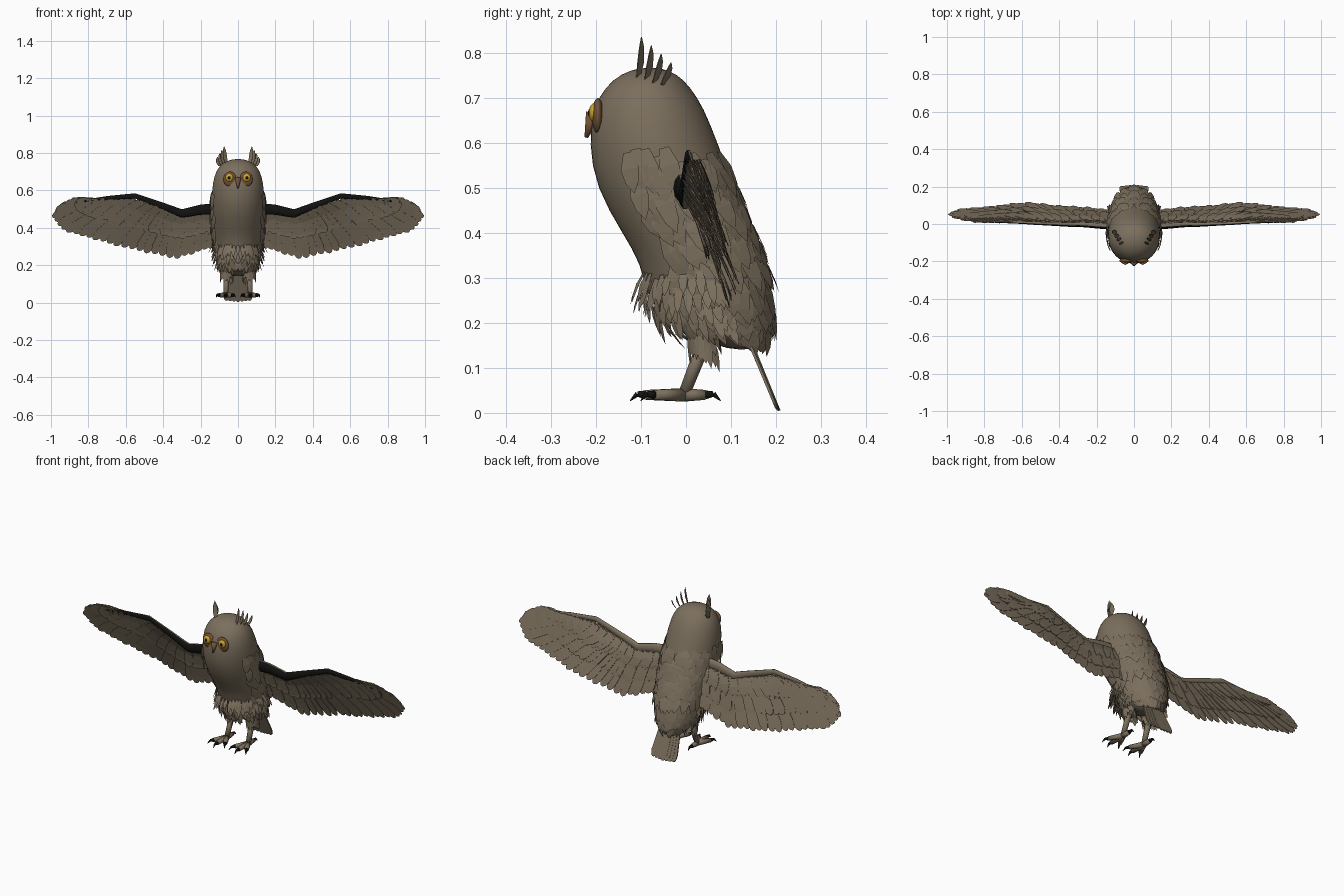
import bpy, bmesh, math, random
from mathutils import Vector, Matrix

random.seed(4)
if bpy.data.objects.get("Cube"):
    bpy.data.objects.remove(bpy.data.objects["Cube"])


def material(name, rgb):
    m = bpy.data.materials.new(name)
    m.use_nodes = True
    m.diffuse_color = (*rgb, 1)
    bsdf = m.node_tree.nodes["Principled BSDF"]
    bsdf.inputs["Base Color"].default_value = (*rgb, 1)
    bsdf.inputs["Roughness"].default_value = .9
    return m


PLUMAGE = material("brown plumage", (.2, .16, .11))
BLACK = material("black", (.006, .006, .005))
GOLD = material("gold eye", (.6, .38, .03))
RUST = material("rust face", (.17, .085, .035))


def finish(bm, name, mats, mirror=False, thick=0, smooth=False, subdivide=0):
    """Turn a bmesh into a named object with its modifiers."""
    mesh = bpy.data.meshes.new(name)
    bm.to_mesh(mesh)
    bm.free()
    ob = bpy.data.objects.new(name, mesh)
    bpy.context.collection.objects.link(ob)
    for m in mats:
        mesh.materials.append(m)
    if smooth:
        mesh.shade_smooth()
    if thick:
        ob.modifiers.new("thickness", 'SOLIDIFY').thickness = thick
    if subdivide:
        sub = ob.modifiers.new("subdivision", 'SUBSURF')
        sub.levels = sub.render_levels = subdivide
    if mirror:
        ob.modifiers.new("mirror", 'MIRROR').use_clip = False
    return ob


def along(points, t):
    """Point at fraction t of an evenly parametrised polyline."""
    f = min(max(t, 0), 1) * (len(points) - 1)
    i = min(int(f), len(points) - 2)
    return Vector(points[i]).lerp(Vector(points[i + 1]), f - i)


POINTED = [(0, .5), (.4, 1), (.75, .7), (1, .03)]
ROUNDED = [(0, .5), (.4, 1), (.85, 1), (.96, .65), (1, .2)]


def feather(bm, base, tip, normal, width, shape=POINTED, bow=0.0):
    """One feather: a card that follows an outline, bowed along its length."""
    axis = tip - base
    side = axis.cross(normal).normalized() * width / 2
    rows = []
    for s, w in shape:
        p = base + axis * s + normal * bow * math.sin(math.pi * s)
        rows.append([bm.verts.new(p - side * w), bm.verts.new(p + side * w)])
    for a, b in zip(rows, rows[1:]):
        bm.faces.new((a[0], a[1], b[1], b[0]))


def limb(bm, a, b, r1, r2, sides=10, mat=0):
    """Tapered round segment from a to b."""
    a, b = Vector(a), Vector(b)
    rot = (b - a).to_track_quat('Z', 'Y').to_matrix().to_4x4()
    made = bmesh.ops.create_cone(bm, cap_ends=True, segments=sides, radius1=r1, radius2=r2,
                                 depth=(b - a).length,
                                 matrix=Matrix.Translation((a + b) / 2) @ rot)
    for f in {f for v in made["verts"] for f in v.link_faces}:
        f.material_index = mat


def ball(name, centre, radii, mat):
    bm = bmesh.new()
    bmesh.ops.create_uvsphere(bm, u_segments=20, v_segments=12, radius=1,
                              matrix=Matrix.Translation(centre) @ Matrix.Diagonal((*radii, 1)))
    return finish(bm, name, [mat], mirror=True, smooth=True)


# Body and head: height, front, back, half width
RINGS = [(.768, -.1, -.06, .02), (.755, -.145, -.02, .07), (.725, -.18, .01, .105),
         (.68, -.207, .04, .128), (.6, -.218, .072, .142), (.5, -.202, .108, .14),
         (.4, -.143, .147, .132), (.33, -.1, .17, .125), (.26, -.09, .182, .115),
         (.2, -.045, .185, .095), (.16, .04, .175, .065), (.14, .1, .15, .025)]


def surface(z, a):
    """Point on the body at height z and angle a from the front."""
    for hi, lo in zip(RINGS, RINGS[1:]):
        if z >= lo[0]:
            break
    _, front, back, w = Vector(hi).lerp(Vector(lo), (hi[0] - z) / (hi[0] - lo[0]))
    return Vector((w * math.sin(a), (front + back) / 2 - (back - front) / 2 * math.cos(a), z))


bm = bmesh.new()
loops = [[bm.verts.new(surface(r[0], math.tau * i / 24)) for i in range(24)] for r in RINGS]
for up, low in zip(loops, loops[1:]):
    for i in range(24):
        j = (i + 1) % 24
        bm.faces.new((up[i], low[i], low[j], up[j]))
bm.faces.new(loops[0])
bm.faces.new(loops[-1][::-1])
finish(bm, "body", [PLUMAGE], smooth=True, subdivide=1)


def coat(name, z_top, z_low, rows, count, a_from, a_to, length, width, lift):
    """Overlapping rows of feathers on both flanks of the body."""
    bm = bmesh.new()
    for r in range(rows):
        for i in range(count):
            z = z_top + (z_low - z_top) * r / (rows - 1) + random.uniform(-.012, .012)
            a = a_from + (a_to - a_from) * (i + (r % 2) / 2 + random.uniform(0, .3)) / count
            p = surface(z, a)
            down = (surface(z - .03, a) - p).normalized()
            out = down.cross(surface(z, a + .05) - surface(z, a - .05)).normalized()
            size = length * random.uniform(.8, 1.2)
            tip = p + (down + out * lift * random.uniform(.5, 1.3)).normalized() * size
            feather(bm, p + out * .002, tip, out, width, POINTED, .004)
    return finish(bm, name, [PLUMAGE], mirror=True)


coat("back_feathers", .57, .27, 8, 8, 1.75, math.pi, .09, .05, .14)
coat("flank_feathers", .58, .34, 5, 5, 1.1, 1.85, .1, .045, .12)
coat("belly_skirt", .31, .21, 5, 14, 0, 1.9, .065, .022, .6)
coat("rump_feathers", .28, .2, 3, 8, 1.8, math.pi, .07, .04, .15)

# Face
ball("eye_disc", (.043, -.196, .66), (.036, .013, .04), RUST)
ball("eye", (.046, -.203, .667), (.021, .013, .022), GOLD)
ball("pupil", (.047, -.212, .667), (.009, .006, .01), BLACK)
bm = bmesh.new()
limb(bm, (0, -.205, .665), (0, -.222, .612), .018, .004)
finish(bm, "beak", [RUST], smooth=True)

# Ear tufts: four feathers in a slanted row, shrinking towards the back
bm = bmesh.new()
for i in range(4):
    base = Vector((.062 + .012 * i, -.108 + .018 * i, .742 - .004 * i))
    tip = base + Vector((.012, .008 + .004 * i, .094 - .015 * i))
    feather(bm, base, tip, Vector((-.5, -.8, 0)).normalized(), .026, POINTED, -.004)
finish(bm, "ear_tufts", [PLUMAGE], mirror=True, thick=.002)

# Wing outline in the front plane: leading edge, feather roots and tips
LEAD = [(.1, .535), (.2, .525), (.3, .5), (.4, .535), (.55, .585), (.7, .57), (.82, .55)]
ROOTS = [(.1, .5), (.3, .47), (.42, .51), (.56, .555), (.7, .55), (.8, .54)]
TIPS = [(.15, .29), (.24, .26), (.34, .23), (.45, .255), (.56, .28), (.67, .305),
        (.77, .335), (.87, .36), (.95, .395), (.995, .455), (.975, .5), (.9, .535)]


def wing_point(p, offset=0.0):
    """Lean the flat wing outline backwards towards its trailing edge."""
    lead = along(LEAD, (p[0] - .1) / .72)[1]
    return Vector((p[0], -.02 + .04 * p[0] + .38 * max(lead - p[1], 0) + offset, p[1]))


WING_NORMAL = Vector((0, .93, .37))


def wing_layer(name, count, reach, width, offset, shape):
    """A row of feathers that covers a share of the wing depth."""
    bm = bmesh.new()
    for i in range(count):
        t = i / (count - 1)
        root, end = along(ROOTS, t), along(TIPS, t)
        end = root.lerp(end, reach * random.uniform(.97, 1.0))
        shift = offset + .003 * (i % 2)
        feather(bm, wing_point(root, shift), wing_point(end, shift), WING_NORMAL, width, shape, .006)
    return finish(bm, name, [PLUMAGE], mirror=True, thick=.002)


wing_layer("flight_feathers", 30, 1, .052, 0, ROUNDED)
wing_layer("long_coverts", 30, .68, .05, .008, ROUNDED)
wing_layer("short_coverts", 32, .4, .05, .014, POINTED)
wing_layer("under_coverts", 30, .55, .05, -.006, ROUNDED)

# Wing arm: tapered tube along the leading edge, black on its front
bm = bmesh.new()
loops = []
for k in range(25):
    t = k / 24
    x, z = along(LEAD, t)
    r = .027 * (1 - t) + .006
    c = wing_point((x, z)) + Vector((0, .003, -r))
    loops.append([bm.verts.new(c + Vector((0, .55 * r * math.cos(a), r * math.sin(a))))
                  for a in [math.tau * i / 10 for i in range(10)]])
for u, v in zip(loops, loops[1:]):
    for i in range(10):
        j = (i + 1) % 10
        bm.faces.new((u[i], u[j], v[j], v[i]))
bm.faces.new(loops[0])
bm.faces.new(loops[-1][::-1])
bmesh.ops.recalc_face_normals(bm, faces=bm.faces)
for f in bm.faces:
    f.material_index = int(f.normal.y < -.1)
finish(bm, "wing_arm", [PLUMAGE, BLACK], mirror=True, smooth=True)

# Tail fan
bm = bmesh.new()
for i in range(-3, 4):
    lower = abs(i) * .002
    feather(bm, Vector((i * .012, .125 - lower, .215)), Vector((i * .021, .21 - lower, .006 + lower)),
            Vector((0, .92, .38)), .04, ROUNDED)
finish(bm, "tail", [PLUMAGE], thick=.006)

# Legs: feathered thigh and bare shank
bm = bmesh.new()
limb(bm, (.055, .02, .25), (.062, .042, .135), .055, .024, 14)
limb(bm, (.062, .042, .16), (.066, -.005, .04), .016, .013)
finish(bm, "legs", [PLUMAGE], mirror=True, smooth=True)
bm = bmesh.new()
for i in range(20):
    a = math.tau * i / 20
    out = Vector((math.cos(a), math.sin(a), 0))
    base = Vector((.06, .035, random.uniform(.16, .2))) + out * .032
    feather(bm, base, base + out * .004 - Vector((0, -.01, random.uniform(.05, .09))), out, .02)
finish(bm, "thigh_feathers", [PLUMAGE], mirror=True)

# Feet: three front toes and a hind toe, each with a black talon
bm = bmesh.new()
heel = Vector((.066, -.005, .04))
for angle, reach in [(-.5, .075), (0, .085), (.5, .075), (math.pi, .048)]:
    way = Vector((math.sin(angle), -math.cos(angle), 0))
    knuckle = heel + way * reach
    limb(bm, heel, knuckle, .015, .011)
    bend = knuckle + way * .018 + Vector((0, 0, .002))
    limb(bm, knuckle, bend, .01, .006, 8, 1)
    limb(bm, bend, bend + way * .016 - Vector((0, 0, .015)), .006, .001, 8, 1)
finish(bm, "feet", [PLUMAGE, BLACK], mirror=True, smooth=True)
